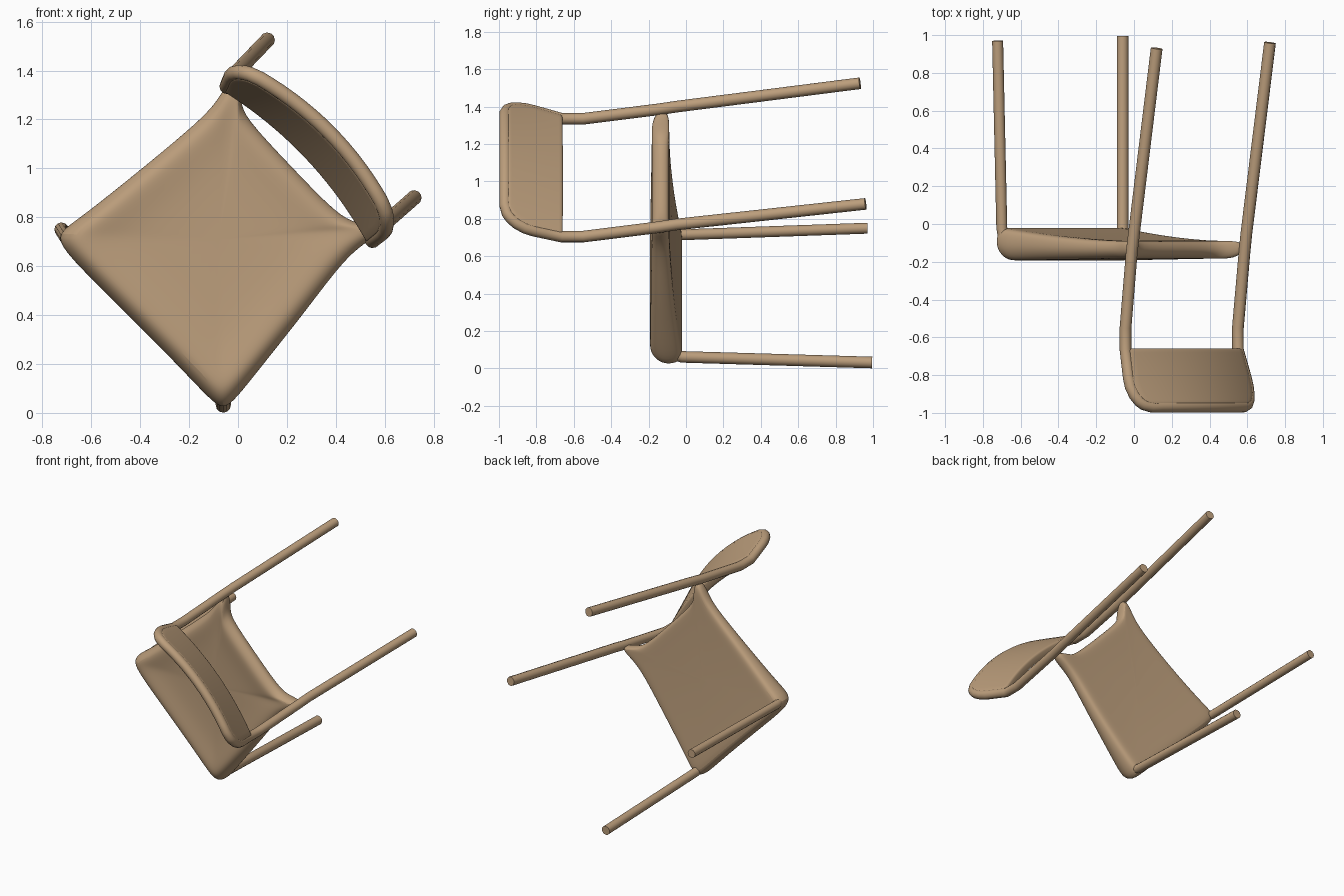
import bpy, bmesh, math
from mathutils import Vector

if "Cube" in bpy.data.objects:
    bpy.data.objects.remove(bpy.data.objects["Cube"])

def finish(ob):
    bpy.ops.object.select_all(action='DESELECT')
    bpy.context.view_layer.objects.active = ob
    ob.select_set(True)
    bpy.ops.object.shade_smooth_by_angle(angle=math.radians(50))
    mat = bpy.data.materials.get("tan") or bpy.data.materials.new("tan")
    mat.diffuse_color = (0.50, 0.34, 0.20, 1)
    mat.use_nodes = True
    mat.node_tree.nodes["Principled BSDF"].inputs["Base Color"].default_value = mat.diffuse_color
    ob.data.materials.append(mat)

def mesh_object(name, bm):
    bmesh.ops.recalc_face_normals(bm, faces=bm.faces[:])
    me = bpy.data.meshes.new(name)
    bm.to_mesh(me)
    bm.free()
    ob = bpy.data.objects.new(name, me)
    bpy.context.collection.objects.link(ob)
    return ob

def tube(name, pts, r):
    cu = bpy.data.curves.new(name, 'CURVE')
    cu.dimensions = '3D'
    cu.bevel_depth = r
    cu.bevel_resolution = 4
    cu.use_fill_caps = True
    sp = cu.splines.new('POLY')
    sp.points.add(len(pts) - 1)
    for p, co in zip(sp.points, pts):
        p.co = (*co, 1)
    ob = bpy.data.objects.new(name, cu)
    bpy.context.collection.objects.link(ob)
    bpy.ops.object.select_all(action='DESELECT')
    bpy.context.view_layer.objects.active = ob
    ob.select_set(True)
    bpy.ops.object.convert(target='MESH')
    finish(bpy.context.object)

# Bowed, reclined backrest surface: u across, v from lower to upper edge
OUT = Vector((0.72, 0, 0.69))
L0, R0 = Vector((-0.045, -0.665, 1.335)), Vector((0.55, -0.665, 0.705))
L1, R1 = Vector((-0.01, -0.967, 1.42)), Vector((0.635, -0.967, 0.77))

def back_point(u, v):
    k = max(0, (v - 0.5) / 0.5)
    pinch = 0.12 * (1 - math.sqrt(max(0, 1 - k * k)))
    u = pinch + u * (1 - 2 * pinch)
    p = L0.lerp(L1, v).lerp(R0.lerp(R1, v), u)
    return p + OUT * ((0.22 + 0.10 * v) * u * (1 - u))

# Rear legs and back frame: one continuous bent tube
side = [0, 0.3, 0.5, 0.65, 0.8, 0.9, 0.96]
left = [back_point(0, v) for v in side]
right = [back_point(1, v) for v in reversed(side)]
top = [back_point(i / 14, 1) for i in range(15)]
path = ([(0.12, 0.93, 1.525), (0.0, -0.05, 1.40), (-0.012, -0.15, 1.385), (-0.045, -0.55, 1.335)]
        + left + top + right
        + [(0.55, -0.55, 0.705), (0.585, -0.15, 0.755), (0.595, -0.05, 0.77), (0.72, 0.96, 0.88)])
tube("rear_legs_and_back_frame", path, 0.031)

# Backrest panel
bm = bmesh.new()
N, M = 20, 12
grid = [[bm.verts.new(back_point(i / N, j / M)) for i in range(N + 1)] for j in range(M + 1)]
for j in range(M):
    for i in range(N):
        bm.faces.new((grid[j][i], grid[j][i + 1], grid[j + 1][i + 1], grid[j + 1][i]))
panel = mesh_object("backrest_panel", bm)
sol = panel.modifiers.new("thickness", 'SOLIDIFY')
sol.thickness = 0.06
sol.offset = 0
bev = panel.modifiers.new("soft_edge", 'BEVEL')
bev.width = 0.02
bev.segments = 3
finish(panel)

# Seat: thin rounded slab lofted from rings, deep apron at the front, necks to the rear legs
outline = [(-0.11, 0.045), (-0.06, 0.01), (-0.01, 0.05), (0.10, 0.19), (0.28, 0.415), (0.45, 0.645),
           (0.55, 0.71), (0.61, 0.76), (0.49, 0.775), (0.41, 0.81), (0.21, 1.02), (0.03, 1.21),
           (0.01, 1.28), (0.01, 1.40), (-0.045, 1.36), (-0.09, 1.26), (-0.25, 1.12), (-0.47, 0.94),
           (-0.66, 0.79), (-0.745, 0.735), (-0.72, 0.665), (-0.57, 0.515), (-0.41, 0.355), (-0.25, 0.195)]
CX, CZ = -0.08, 0.71
# ring = (size, depth from sitting face 0 to underside 1)
rings = [(0.25, 0.17), (0.6, 0.13), (0.8, 0), (0.90, 0), (0.97, 0.22), (1.0, 0.5),
         (0.985, 0.85), (0.94, 1), (0.8, 1), (0.6, 1), (0.4, 1), (0.2, 1)]

def seat_point(bm, x, z, s, t):
    x, z = CX + (x - CX) * s, CZ + (z - CZ) * s
    w = min(1, max(0, ((x + 0.39) * 0.71 + (z - 0.38) * 0.70) / 0.93))
    y_top = -0.194 + 0.012 * w
    y_bot = -0.09 + 0.075 * (1 - w) ** 2
    return bm.verts.new((x, y_top + (y_bot - y_top) * t, z))

bm = bmesh.new()
loops = [[seat_point(bm, x, z, s, t) for x, z in outline] for s, t in rings]
n = len(outline)
for a, b in zip(loops, loops[1:]):
    for i in range(n):
        j = (i + 1) % n
        bm.faces.new((a[i], a[j], b[j], b[i]))
for ring, t in ((loops[0], 0.18), (loops[-1], 1)):
    c = seat_point(bm, CX, CZ, 1, t)
    for i in range(n):
        bm.faces.new((ring[i], ring[(i + 1) % n], c))
seat = mesh_object("seat", bm)
sub = seat.modifiers.new("smooth", 'SUBSURF')
sub.levels = sub.render_levels = 2
finish(seat)

# Front legs
tube("front_leg_lower", [(-0.058, -0.10, 0.085), (-0.06, -0.02, 0.062), (-0.06, 0.995, 0.032)], 0.031)
tube("front_leg_left", [(-0.685, -0.10, 0.72), (-0.70, -0.02, 0.715), (-0.722, 0.97, 0.75)], 0.029)
